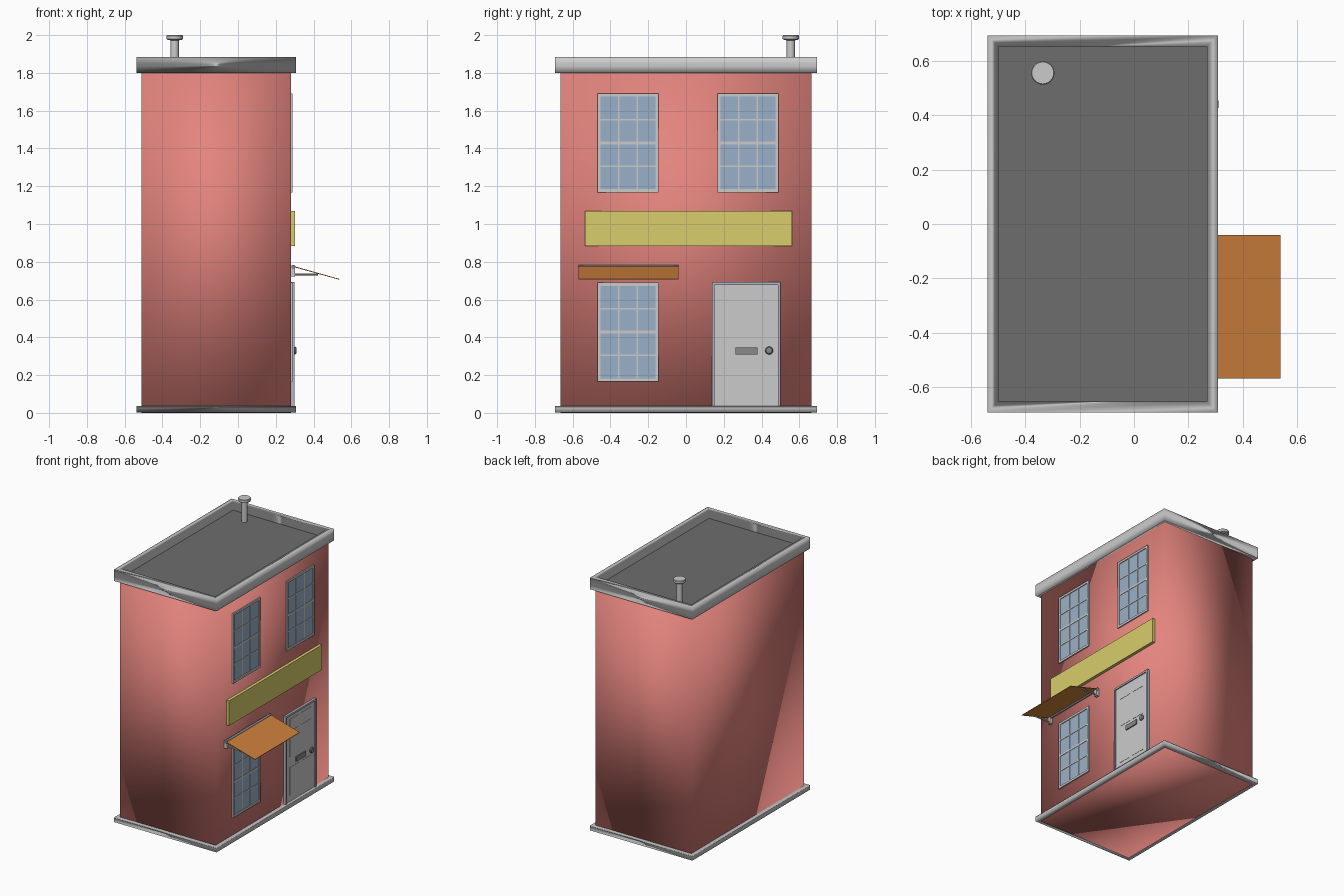
import bpy, bmesh, math
from mathutils import Vector

if "Cube" in bpy.data.objects:
    bpy.data.objects.remove(bpy.data.objects["Cube"])

X0, X1, Y0, Y1 = -0.51, 0.28, -0.665, 0.665   # wall footprint


def material(name, rgb):
    m = bpy.data.materials.new(name)
    m.diffuse_color = (*rgb, 1)
    m.use_nodes = True
    m.node_tree.nodes["Principled BSDF"].inputs["Base Color"].default_value = m.diffuse_color
    return m


BRICK = material("brick_red", (0.77, 0.23, 0.205))
ROOF = material("roof_grey", (0.153, 0.153, 0.153))
GLASS = material("glass_blue", (0.32, 0.434, 0.57))
OLIVE = material("sign_olive", (0.69, 0.61, 0.15))
ORANGE = material("awning_orange", (0.62, 0.22, 0.045))
DARK = material("hardware_grey", (0.25, 0.25, 0.25))
TRIM = material("door_trim_grey", (0.45, 0.46, 0.52))


def finish(name, bm, mat=None, smooth=False):
    bmesh.ops.recalc_face_normals(bm, faces=bm.faces)
    for f in bm.faces:
        f.smooth = smooth
    me = bpy.data.meshes.new(name)
    bm.to_mesh(me)
    bm.free()
    ob = bpy.data.objects.new(name, me)
    bpy.context.collection.objects.link(ob)
    if mat:
        me.materials.append(mat)
    return ob


def add_box(bm, x, y, z):
    v = bmesh.ops.create_cube(bm, size=1)["verts"]
    for p in v:
        p.co = [a + (b - a) * (c + 0.5) for (a, b), c in zip((x, y, z), p.co)]


def box(name, x, y, z, mat=None, smooth=False):
    bm = bmesh.new()
    add_box(bm, x, y, z)
    return finish(name, bm, mat, smooth)


def lathe(name, origin, axis, profile, mat=None, n=24):
    """Revolve (radius, height) points about an axis, capped at both ends."""
    bm = bmesh.new()
    rot = Vector((0, 0, 1)).rotation_difference(Vector(axis))
    rings = [[bm.verts.new(Vector(origin) + rot @ Vector(
        (r * math.cos(2 * math.pi * i / n), r * math.sin(2 * math.pi * i / n), h)))
        for i in range(n)] for r, h in profile]
    for a, b in zip(rings, rings[1:]):
        for i in range(n):
            j = (i + 1) % n
            bm.faces.new((a[i], a[j], b[j], b[i]))
    bm.faces.new(rings[0])
    bm.faces.new(rings[-1])
    ob = finish(name, bm, mat)
    bpy.context.view_layer.objects.active = ob
    ob.select_set(True)
    bpy.ops.object.shade_smooth_by_angle(angle=math.radians(35))
    ob.select_set(False)


def surround(name, profile):
    """Sweep a closed (outward offset, height) profile around the footprint."""
    bm = bmesh.new()
    loops = [[bm.verts.new(p) for p in ((X0 - o, Y0 - o, z), (X1 + o, Y0 - o, z),
                                        (X1 + o, Y1 + o, z), (X0 - o, Y1 + o, z))]
             for o, z in profile]
    for k, a in enumerate(loops):
        b = loops[(k + 1) % len(loops)]
        for i in range(4):
            j = (i + 1) % 4
            bm.faces.new((a[i], a[j], b[j], b[i]))
    ob = finish(name, bm, None, True)
    # Area-weighted normals: soft sides, flat top and underside
    ob.modifiers.new("soft_shading", "WEIGHTED_NORMAL").weight = 90


# Walls (softly shaded), roof deck, cornice and plinth
box("walls", (X0, X1), (Y0, Y1), (0, 1.81), BRICK, True)
box("roof_deck", (X0 + 0.005, X1 - 0.005), (Y0 + 0.005, Y1 - 0.005), (1.805, 1.825), ROOF)
surround("cornice", [(-0.012, 1.80), (0.028, 1.80), (0.028, 1.838),
                     (0.028, 1.848), (0.028, 1.885), (-0.012, 1.885)])
surround("plinth", [(-0.005, 0.001), (0.028, 0.001), (0.028, 0.03), (0.028, 0.036), (-0.005, 0.036)])

# Roof vent pipe with cap
lathe("roof_vent", (-0.335, 0.555, 0), (0, 0, 1),
      [(0.022, 1.82), (0.022, 1.972), (0.04, 1.976), (0.043, 1.98), (0.043, 1.996), (0.04, 2.0)])


def window(name, y, z):
    """Sash window, three panes wide and four high, on the shop face."""
    w, h, f = 0.322, 0.522, 0.016
    box(name + "_glass", (X1 - 0.01, X1 + 0.003), (y + 0.005, y + w - 0.005), (z + 0.005, z + h - 0.005), GLASS)
    bm = bmesh.new()
    front = (X1 - 0.005, X1 + 0.009)
    for a in (y, y + w - f):
        add_box(bm, front, (a, a + f), (z, z + h))
    for a in (z, z + h - f):
        add_box(bm, front, (y + f, y + w - f), (a, a + f))
    thin = (X1 - 0.005, X1 + 0.006)
    for i in (1, 2):
        c = y + f + (w - 2 * f) * i / 3
        add_box(bm, thin, (c - 0.004, c + 0.004), (z + f, z + h - f))
    for i in (1, 2, 3):
        c = z + f + (h - 2 * f) * i / 4
        t = 0.007 if i == 2 else 0.004
        add_box(bm, thin, (y + f, y + w - f), (c - t, c + t))
    finish(name + "_frame", bm)


for nm, wy, wz in (("upper_left_window", -0.468, 1.168), ("upper_right_window", 0.167, 1.168),
                   ("lower_window", -0.468, 0.167)):
    window(nm, wy, wz)

# Blank sign board
box("sign_board", (X1 - 0.005, 0.302), (-0.535, 0.56), (0.884, 1.07), OLIVE)

# Door with frame, six panels, letter slot and knob
bm = bmesh.new()
for a in (0.138, 0.486):
    add_box(bm, (X1 - 0.005, 0.298), (a, a + 0.014), (0.03, 0.692))
add_box(bm, (X1 - 0.005, 0.298), (0.152, 0.486), (0.678, 0.692))
finish("door_frame", bm, TRIM)
box("door_leaf", (X1 - 0.005, 0.29), (0.152, 0.486), (0.036, 0.678))
bm = bmesh.new()
for a in (0.195, 0.333):
    for z0, z1 in ((0.08, 0.29), (0.37, 0.56), (0.585, 0.65)):
        add_box(bm, (0.285, 0.292), (a, a + 0.11), (z0, z1))
finish("door_panels", bm)
box("letter_slot", (0.285, 0.298), (0.263, 0.378), (0.31, 0.346), DARK)
lathe("door_knob", (0.285, 0.44, 0.33), (1, 0, 0),
      [(0.01, 0), (0.01, 0.008), (0.019, 0.012), (0.021, 0.018), (0.016, 0.024), (0.006, 0.026)], DARK)

# Awning: sloping cloth, roller, wall brackets and arms
bm = bmesh.new()
section = [(0.295, 0.772), (0.537, 0.705), (0.5375, 0.709), (0.296, 0.777)]
ends = [[bm.verts.new((x, y, z)) for x, z in section] for y in (-0.568, -0.04)]
for e in ends:
    bm.faces.new(e)
for i in range(4):
    j = (i + 1) % 4
    bm.faces.new((ends[0][i], ends[0][j], ends[1][j], ends[1][i]))
finish("awning_cloth", bm, ORANGE)
lathe("awning_roller", (0.293, -0.57, 0.773), (0, 1, 0), [(0.011, 0), (0.011, 0.53)], DARK, 16)
for side, y in (("left", -0.553), ("right", -0.055)):
    box(side + "_awning_bracket", (X1 - 0.005, 0.303), (y - 0.012, y + 0.012), (0.722, 0.78))
    lathe(side + "_awning_arm", (0.295, y, 0.733), (1, 0, 0), [(0.005, 0), (0.005, 0.128)], None, 10)
